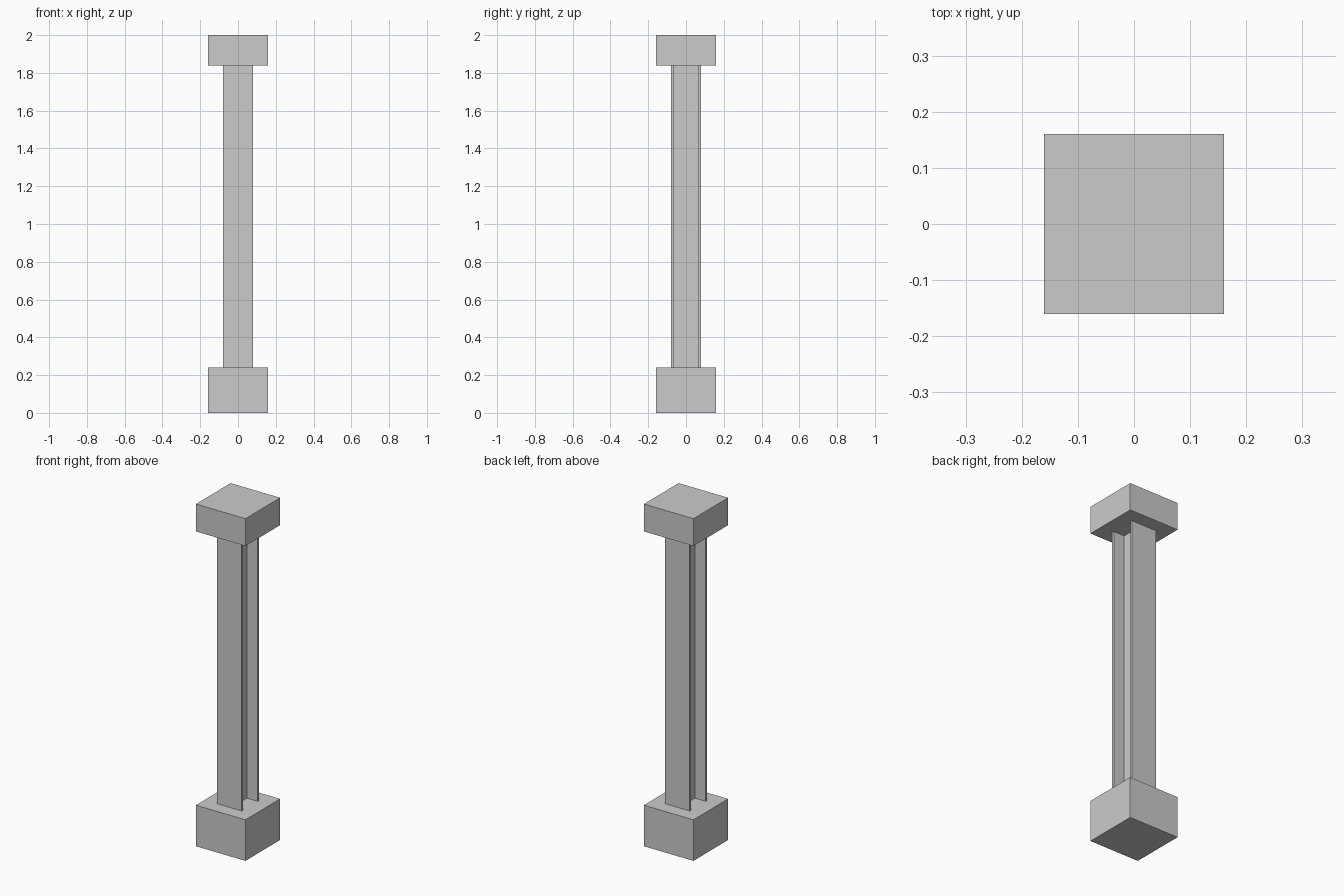
import bpy, bmesh

if "Cube" in bpy.data.objects:
    bpy.data.objects.remove(bpy.data.objects["Cube"])

BLOCK = 0.32      # base and cap width
BEAM = 0.16       # beam width and depth
FLANGE, WEB = 0.013, 0.02
Z_BASE, Z_CAP, Z_TOP = 0.24, 1.84, 2.0


def prism(name, outline, z0, z1):
    """Extrude a flat outline from z0 up to z1."""
    bm = bmesh.new()
    face = bm.faces.new([bm.verts.new((x, y, z0)) for x, y in outline])
    top = bmesh.ops.extrude_face_region(bm, geom=[face])["geom"]
    verts = [v for v in top if isinstance(v, bmesh.types.BMVert)]
    bmesh.ops.translate(bm, vec=(0, 0, z1 - z0), verts=verts)
    bmesh.ops.recalc_face_normals(bm, faces=bm.faces)
    mesh = bpy.data.meshes.new(name)
    bm.to_mesh(mesh)
    bm.free()
    obj = bpy.data.objects.new(name, mesh)
    bpy.context.collection.objects.link(obj)
    return obj


# Square blocks at both ends
h = BLOCK / 2
square = [(-h, -h), (h, -h), (h, h), (-h, h)]
prism("base_block", square, 0, Z_BASE)
prism("cap_block", square, Z_CAP, Z_TOP)

# I-section beam with flanges at front and back
b, w = BEAM / 2, WEB / 2
right = [(b, -b), (b, -b + FLANGE), (w, -b + FLANGE),
         (w, b - FLANGE), (b, b - FLANGE), (b, b)]
left = [(-x, y) for x, y in reversed(right)]
prism("i_beam", right + left, Z_BASE, Z_CAP)
